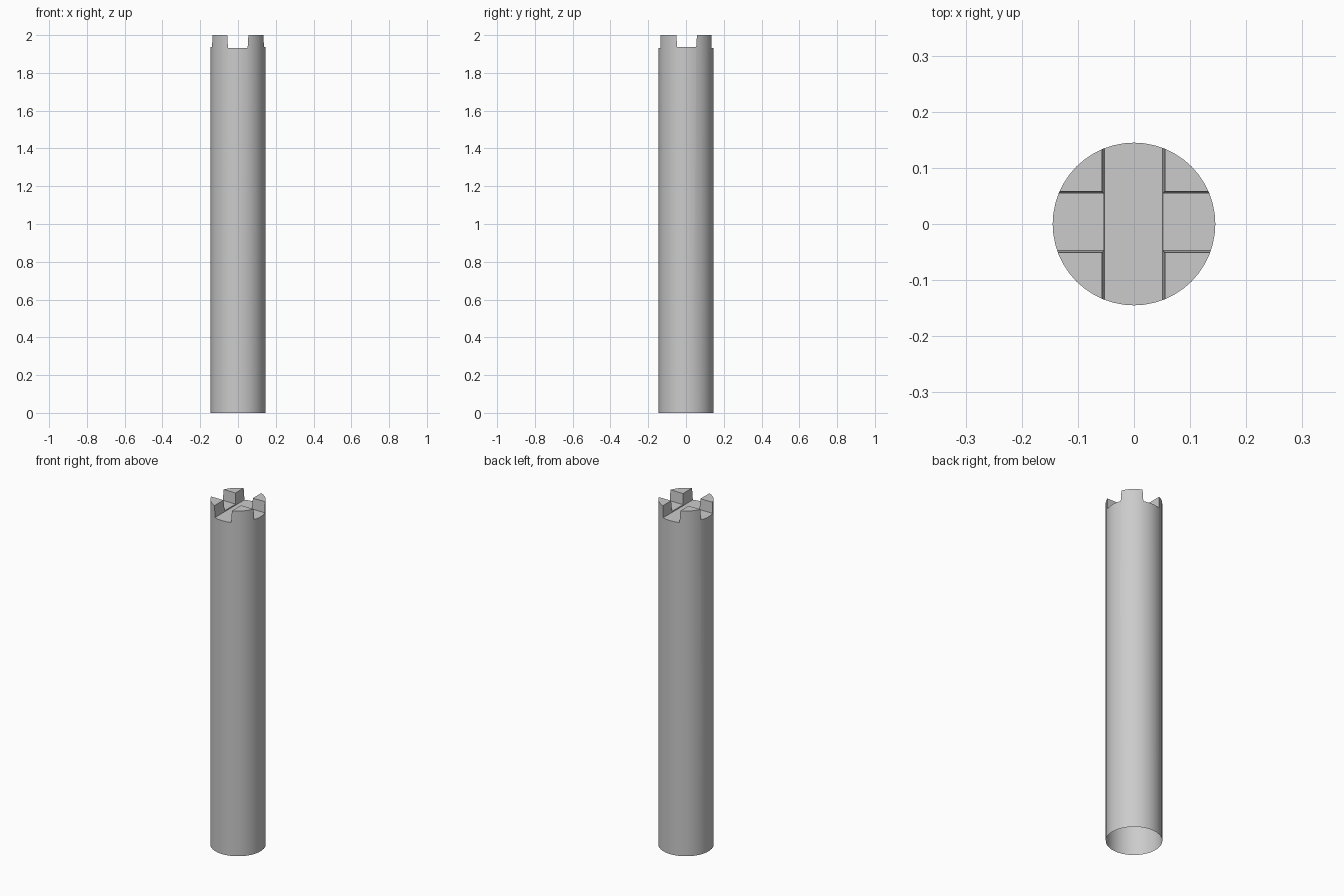
import bpy, bmesh, math

cube = bpy.data.objects.get("Cube")
if cube:
    bpy.data.objects.remove(cube, do_unlink=True)

RADIUS, HEIGHT, SIDES = 0.145, 2.0, 48

stone = bpy.data.materials.new("light_grey")
stone.use_nodes = True
stone.diffuse_color = (0.6, 0.6, 0.6, 1)
stone.node_tree.nodes["Principled BSDF"].inputs["Base Color"].default_value = (0.6, 0.6, 0.6, 1)


def add_object(name, bm):
    bmesh.ops.recalc_face_normals(bm, faces=bm.faces)
    mesh = bpy.data.meshes.new(name)
    bm.to_mesh(mesh)
    bm.free()
    mesh.materials.append(stone)
    obj = bpy.data.objects.new(name, mesh)
    bpy.context.collection.objects.link(obj)
    return obj


def slot_cutter(name, axis, floor, low, high, draft=0.004):
    """Long prism running along the axis, slightly wider at the top."""
    roof = HEIGHT + 0.05
    spread = draft * (roof - floor) / (HEIGHT - floor)
    profile = [(low, floor), (high, floor), (high + spread, roof), (low - spread, roof)]
    bm = bmesh.new()
    ends = []
    for along in (-0.3, 0.3):
        ends.append([bm.verts.new((along, c, z) if axis == "x" else (c, along, z))
                     for c, z in profile])
        bm.faces.new(ends[-1])
    for i in range(4):
        j = (i + 1) % 4
        bm.faces.new((ends[0][i], ends[0][j], ends[1][j], ends[1][i]))
    cutter = add_object(name, bm)
    cutter.hide_render = True
    return cutter


# Round shaft
bm = bmesh.new()
bmesh.ops.create_cone(bm, cap_ends=True, segments=SIDES, radius1=RADIUS,
                      radius2=RADIUS, depth=HEIGHT)
bmesh.ops.translate(bm, verts=bm.verts, vec=(0, 0, HEIGHT / 2))
tower = add_object("notched_column", bm)

# Two crossing slots leave four corner teeth; the lengthwise one is a touch deeper
cutters = [slot_cutter("slot_across", "x", 1.938, -0.047, 0.054),
           slot_cutter("slot_lengthwise", "y", 1.932, -0.053, 0.051)]
bpy.context.view_layer.objects.active = tower
for cutter in cutters:
    cut = tower.modifiers.new(cutter.name, "BOOLEAN")
    cut.operation = "DIFFERENCE"
    cut.solver = "EXACT"
    cut.object = cutter
    bpy.ops.object.modifier_apply(modifier=cut.name)
    bpy.data.objects.remove(cutter, do_unlink=True)

# The shaft is a thin shell, open underneath
bm = bmesh.new()
bm.from_mesh(tower.data)
base = [f for f in bm.faces if all(v.co.z < 0.001 for v in f.verts)]
bmesh.ops.delete(bm, geom=base, context="FACES_ONLY")
bm.to_mesh(tower.data)
bm.free()

# Smooth round wall, crisp slot edges
bpy.ops.object.select_all(action="DESELECT")
tower.select_set(True)
bpy.ops.object.shade_smooth_by_angle(angle=math.radians(30))
